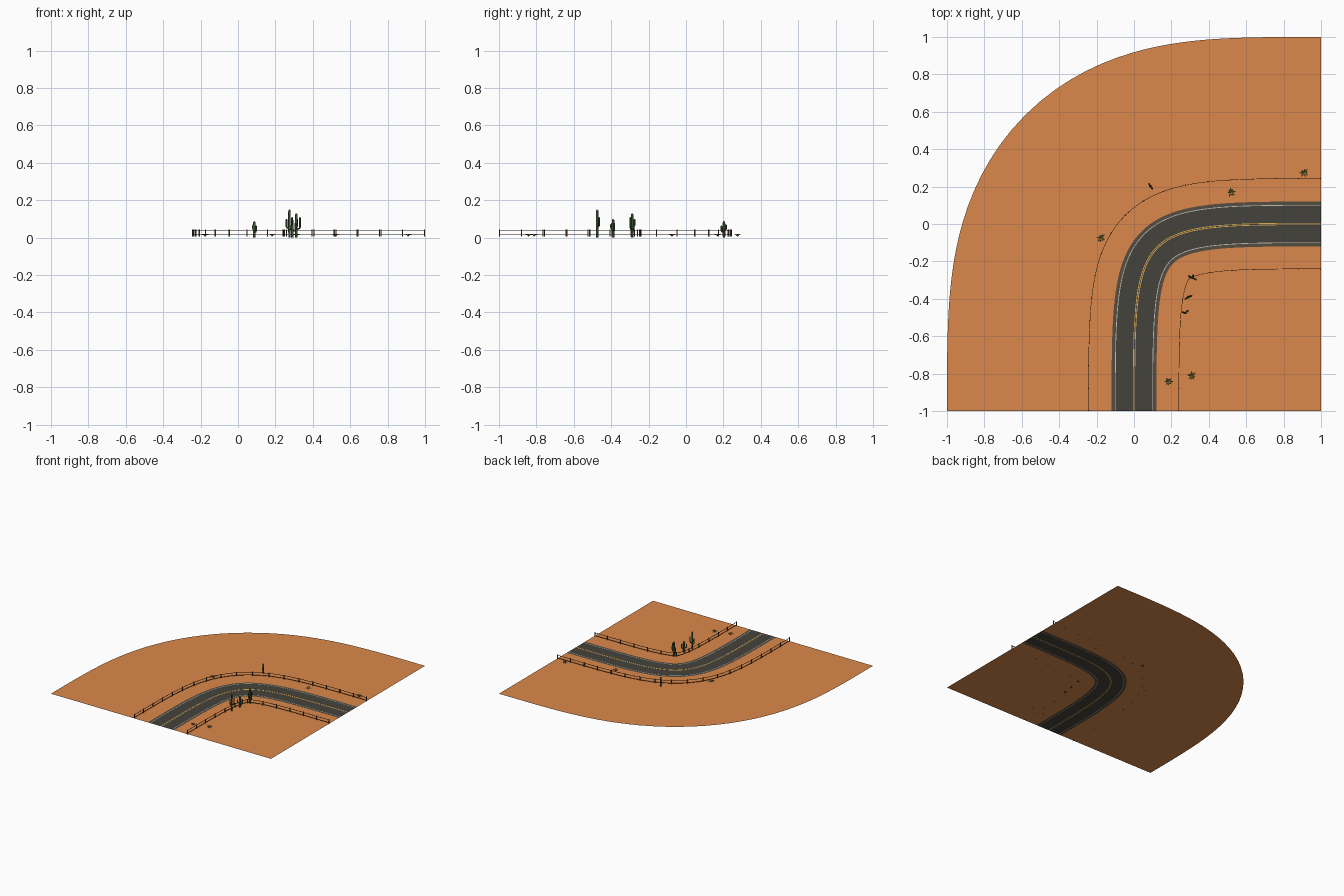
import bpy, math, random
from mathutils import Vector

if "Cube" in bpy.data.objects:
    bpy.data.objects.remove(bpy.data.objects["Cube"])

random.seed(4)
G = 0.009  # ground level; plants are rooted slightly below it


def mat(name, rgb):
    m = bpy.data.materials.new(name)
    m.diffuse_color = (*rgb, 1)
    m.use_nodes = True
    m.node_tree.nodes["Principled BSDF"].inputs["Base Color"].default_value = m.diffuse_color
    return m


SAND = mat("sand", (0.71, 0.25, 0.07))
ASPHALT = mat("asphalt", (0.06, 0.055, 0.045))
SHOULDER = mat("shoulder", (0.09, 0.075, 0.055))
WHITE = mat("white_paint", (0.55, 0.53, 0.48))
YELLOW = mat("yellow_paint", (0.75, 0.42, 0.08))
WOOD = mat("wood", (0.09, 0.045, 0.022))
CACTUS = mat("cactus_green", (0.045, 0.09, 0.03))
LEAF = mat("leaf_green", (0.22, 0.22, 0.04))


def make(name, verts, faces, material):
    me = bpy.data.meshes.new(name)
    me.from_pydata([tuple(v) for v in verts], [], faces)
    me.materials.append(material)
    me.update()
    ob = bpy.data.objects.new(name, me)
    bpy.context.collection.objects.link(ob)
    return ob


# Road centre line: bend from (0,-1) to (1,0); offset is positive to the outside
def at(t, off, z=G):
    tangent = Vector((t * t, (1 - t) ** 2)).normalized()
    return Vector((t ** 3 - tangent.y * off, -(1 - t) ** 3 + tangent.x * off, z))


N = 48


def sweep(name, profile, material, closed=False):
    k = len(profile)
    verts = [at(i / N, o, z) for i in range(N + 1) for o, z in profile]
    faces = []
    for i in range(N):
        for j in range(k if closed else k - 1):
            a, b = i * k + j, i * k + (j + 1) % k
            faces.append((b, a, a + k, b + k))
    if closed:
        faces += [tuple(range(k)), tuple(range(N * k + k - 1, N * k - 1, -1))]
    return make(name, verts, faces, material)


# Flat sheet: outer desert, road bands from inside to outside
sweep("outer_desert", [(0.12, G), (1.0, G)], SAND)
half = [(0.002, 0.006, YELLOW, "centre_line"), (0.006, 0.098, ASPHALT, "lane"),
        (0.098, 0.102, WHITE, "edge_line"), (0.102, 0.12, SHOULDER, "shoulder")]
sweep("centre_gap", [(-0.002, G), (0.002, G)], ASPHALT)
for a, b, m, n in half:
    sweep("outer_" + n, [(a, G), (b, G)], m)
    sweep("inner_" + n, [(-b, G), (-a, G)], m)

# Inner desert fans out from the far corner
edge = [at(i / N, -0.12) for i in range(N + 1)]
make("inner_desert", [(1, -1, G)] + edge,
     [(0, i + 2, i + 1) for i in range(N)], SAND)


# Fences: two rails plus posts at equal distances
def fence(name, off):
    for n, z in (("top", 0.037), ("bottom", 0.015)):
        w, h = 0.0012, 0.0015
        sweep(f"{name}_{n}_rail", [(off - w, z - h), (off + w, z - h),
                                   (off + w, z + h), (off - w, z + h)], WOOD, True)
    ts = [i / 600 for i in range(601)]
    lens = [0.0]
    for a, b in zip(ts, ts[1:]):
        lens.append(lens[-1] + (at(b, off) - at(a, off)).length)
    count = round(lens[-1] / 0.12)
    verts, faces = [], []
    for p in range(count + 1):
        target = lens[-1] * p / count
        t = ts[min(range(601), key=lambda i: abs(lens[i] - target))]
        c, r, k = at(t, off), 0.0028, len(verts)
        c.x, c.y = min(c.x, 1 - r), max(c.y, -1 + r)
        for z in (G - 0.002, 0.043):
            verts += [(c.x + dx * r, c.y + dy * r, z)
                      for dx, dy in ((-1, -1), (1, -1), (1, 1), (-1, 1))]
        faces += [(k + 3, k + 2, k + 1, k), (k + 4, k + 5, k + 6, k + 7)]
        faces += [(k + j, k + (j + 1) % 4, k + 4 + (j + 1) % 4, k + 4 + j) for j in range(4)]
    make(name + "_posts", verts, faces, WOOD)


fence("outer_fence", 0.243)
fence("inner_fence", -0.24)


# Tube with a rounded tip along a path
def tube(verts, faces, path, radii, sides=8):
    k = len(verts)
    path = [Vector(p) for p in path]
    for i, p in enumerate(path):
        d = path[min(i + 1, len(path) - 1)] - path[max(i - 1, 0)]
        q = Vector((0, 0, 1)).rotation_difference(d)
        for s in range(sides):
            a = 2 * math.pi * s / sides
            verts.append(p + q @ Vector((math.cos(a), math.sin(a), 0)) * radii[i])
    for i in range(len(path) - 1):
        for s in range(sides):
            a, b = k + i * sides + s, k + i * sides + (s + 1) % sides
            faces.append((a, b, b + sides, a + sides))
    last = k + (len(path) - 1) * sides
    faces += [tuple(range(k + sides - 1, k - 1, -1)), tuple(range(last, last + sides))]


# Branching cacti: trunk and upturned arms (angle, start height, reach, top height)
def cactus(name, x, y, h, arms, r=0.0075):
    verts, faces = [], []
    tube(verts, faces, [(x, y, z) for z in (0, h * .5, h - r, h - r * .3, h)],
         [r * .85, r, r * .9, r * .6, r * .15])
    for ang, z0, reach, top in arms:
        c, s, q = math.cos(math.radians(ang)), math.sin(math.radians(ang)), r * .65
        steps = [(0, z0), (reach * .75, z0 + .002), (reach, z0 + .009),
                 (reach, top - q), (reach, top - q * .3), (reach, top)]
        tube(verts, faces, [(x + c * d, y + s * d, z) for d, z in steps],
             [q * .8, q, q, q, q * .65, q * .15])
    ob = make(name, verts, faces, CACTUS)
    for f in ob.data.polygons:
        f.use_smooth = len(f.vertices) == 4


cactus("cactus_outer", 0.087, 0.203, 0.088, [(-55, .03, .017, .065), (120, .042, .013, .07)])
cactus("cactus_bend", 0.312, -0.288, 0.13,
       [(-25, .045, .021, .11), (155, .035, .021, .09), (70, .06, .014, .1)])
cactus("cactus_middle", 0.29, -0.39, 0.10, [(20, .035, .018, .08), (215, .045, .018, .075)])
cactus("cactus_tall", 0.275, -0.475, 0.15, [(40, .06, .018, .11), (170, .05, .016, .1)], 0.007)


# Low spiky shrubs: arching pointed leaves
def shrub(name, x, y):
    verts, faces = [], []
    turn = random.uniform(0, 6)
    for i in range(8):
        a = turn + i * math.pi / 4 + random.uniform(-.25, .25)
        d, s = Vector((math.cos(a), math.sin(a), 0)), Vector((-math.sin(a), math.cos(a), 0))
        n, w = random.uniform(.022, .034), 0.0035
        c, k = Vector((x, y, 0)), len(verts)
        for u, z, wd in ((0, G - .003, .6), (.5, G + .011, 1)):
            verts += [c + d * n * u + s * w * wd + Vector((0, 0, z)),
                      c + d * n * u - s * w * wd + Vector((0, 0, z))]
        verts.append(c + d * n + Vector((0, 0, G + .006)))
        faces += [(k, k + 1, k + 3, k + 2), (k + 2, k + 3, k + 4)]
    make(name, verts, faces, LEAF)


for i, (x, y) in enumerate([(-0.175, -0.075), (0.52, 0.17), (0.91, 0.275),
                            (0.183, -0.842), (0.31, -0.812)]):
    shrub(f"shrub_{i + 1}", x, y)
